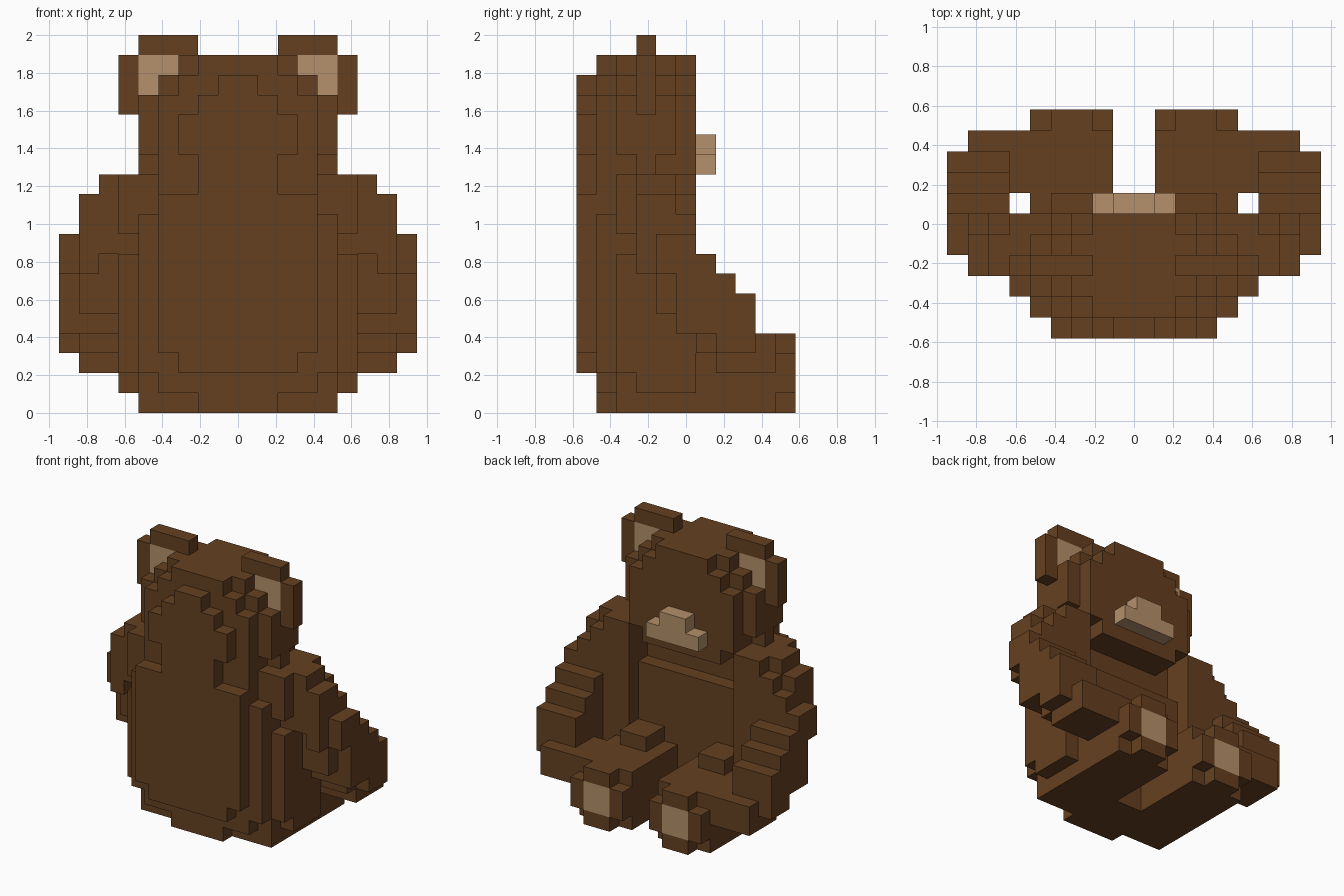
import bpy, bmesh

if "Cube" in bpy.data.objects:
    bpy.data.objects.remove(bpy.data.objects["Cube"], do_unlink=True)

U = 2 / 19  # edge of one cube


def material(name, col):
    m = bpy.data.materials.new(name)
    m.use_nodes = True
    m.diffuse_color = col
    m.node_tree.nodes["Principled BSDF"].inputs["Base Color"].default_value = col
    return m


MATS = [material("brown fur", (0.130, 0.051, 0.015, 1)),
        material("tan fur", (0.46, 0.28, 0.145, 1))]

# Each box: x0, x1 (cubes out from the middle, mirrored), y0, y1, z0, z1
BODY = [
    (0, 4, 0, 1, 3, 11), (0, 3, 0, 1, 2, 3),              # back plate
    (0, 2, 1, 2, 0, 1), (0, 4, 1, 2, 1, 12), (0, 5, 1, 2, 2, 10),
    (0, 5, 2, 4, 0, 12), (0, 4, 4, 5, 0, 9), (4, 5, 4, 5, 0, 12),
    (5, 6, 2, 5, 2, 8), (5, 6, 3, 5, 1, 2),               # flanks
    (5, 6, 5, 6, 1, 4),
]
HEAD = [
    (0, 2, 0, 1, 11, 13), (0, 3, 0, 1, 13, 15),           # back of head
    (0, 2, 0, 1, 15, 16), (0, 1, 0, 1, 16, 17),
    (0, 4, 1, 2, 12, 16), (0, 3, 1, 2, 16, 17), (0, 2, 1, 2, 17, 18),
    (0, 4, 2, 5, 12, 17), (0, 3, 2, 5, 17, 18),
    (4, 5, 2, 5, 13, 16), (4, 5, 3, 4, 12, 13),           # cheeks
    (0, 4, 5, 6, 12, 16), (0, 3, 5, 6, 16, 17), (0, 2, 5, 6, 17, 18),
    (0, 3, 4, 6, 11, 12),                                 # chin
]
EARS = [(2, 5, 3, 4, 18, 19), (5, 6, 3, 4, 15, 18)]
EAR_INNER = [(3, 5, 3, 4, 17, 18), (4, 5, 3, 4, 16, 17)]
SNOUT = [(0, 2, 6, 7, 12, 13), (0, 1, 6, 7, 13, 14)]
ARMS = [
    (5, 6, 2, 3, 9, 12), (5, 6, 3, 5, 8, 12), (4, 6, 5, 6, 4, 12),   # shoulder
    (6, 7, 3, 4, 8, 12), (6, 7, 4, 5, 5, 12), (6, 7, 5, 6, 4, 11),
    (7, 8, 3, 4, 7, 11), (7, 8, 4, 5, 5, 11), (7, 8, 5, 6, 4, 10),
    (6, 8, 6, 7, 3, 8), (6, 8, 7, 8, 2, 7), (6, 8, 8, 9, 2, 6),      # forearm
    (8, 9, 4, 5, 7, 9), (8, 9, 5, 6, 4, 9), (8, 9, 6, 7, 4, 8),
    (8, 9, 7, 8, 3, 7), (8, 9, 8, 9, 3, 6),
    (5, 8, 9, 10, 2, 4), (5, 6, 7, 9, 2, 4),                         # hand
]
LEGS = [
    (1, 5, 5, 10, 0, 4), (2, 4, 5, 7, 4, 5),              # thigh and knee
    (2, 4, 10, 11, 0, 1), (2, 4, 10, 11, 3, 4),           # foot rim
    (1, 2, 10, 11, 1, 3), (4, 5, 10, 11, 1, 3),
]
FOOT_PADS = [(2, 4, 10, 11, 1, 3)]

PARTS = [("body", BODY, 0), ("head", HEAD, 0), ("ears", EARS, 0),
         ("inner_ears", EAR_INNER, 1), ("snout", SNOUT, 1),
         ("arms", ARMS, 0), ("legs", LEGS, 0), ("foot_pads", FOOT_PADS, 1)]


def cells(boxes):
    out = set()
    for x0, x1, y0, y1, z0, z1 in boxes:
        for i in range(x0, x1):
            for j in range(y0, y1):
                for k in range(z0, z1):
                    out |= {(i, j, k), (-1 - i, j, k)}
    return out


# Claim cells so that no cube belongs to two parts
filled = set()
claimed = []
for name, boxes, mat in PARTS:
    own = cells(boxes) - filled
    filled |= own
    claimed.append((name, own, mat))

# Build the outer skin of every part
for name, own, mat in claimed:
    bm = bmesh.new()
    for c in sorted(own):
        for axis in range(3):
            for side in (0, 1):
                n = list(c)
                n[axis] += 2 * side - 1
                if tuple(n) in filled:
                    continue
                a, b = (axis + 1) % 3, (axis + 2) % 3
                quad = []
                for da, db in ((0, 0), (1, 0), (1, 1), (0, 1)):
                    p = list(c)
                    p[axis] += side
                    p[a] += da
                    p[b] += db
                    quad.append(bm.verts.new((p[0] * U, (p[1] - 5.5) * U, p[2] * U)))
                bm.faces.new(quad if side else quad[::-1])
    bmesh.ops.remove_doubles(bm, verts=bm.verts, dist=1e-4)
    bmesh.ops.dissolve_limit(bm, angle_limit=0.01, verts=bm.verts, edges=bm.edges)
    me = bpy.data.meshes.new(name)
    bm.to_mesh(me)
    bm.free()
    me.materials.append(MATS[mat])
    bpy.context.collection.objects.link(bpy.data.objects.new(name, me))
